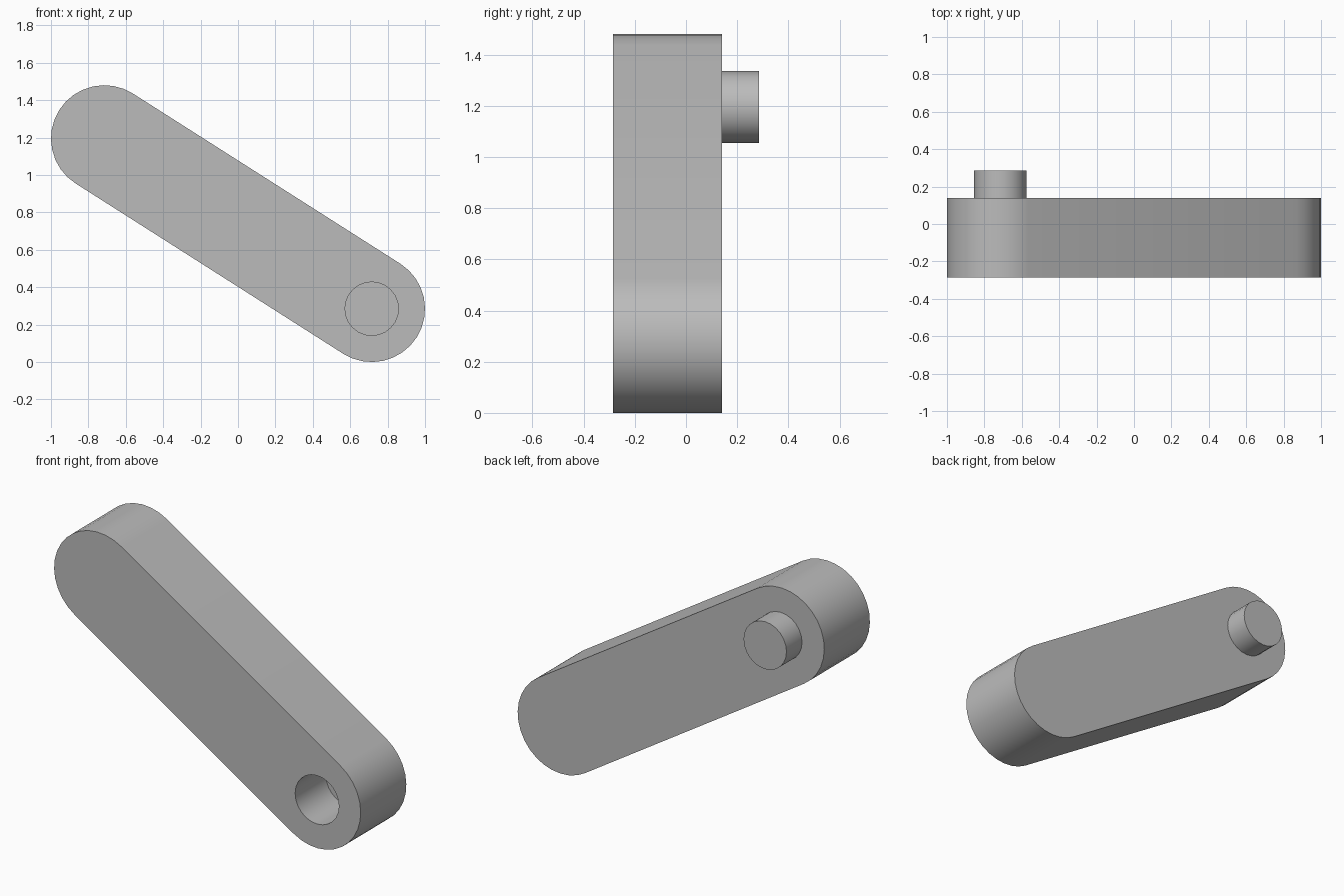
import bpy
import bmesh
from math import atan2, cos, sin, pi, radians
from mathutils import Matrix

cube = bpy.data.objects.get("Cube")
if cube:
    bpy.data.objects.remove(cube, do_unlink=True)

# Key dimensions
UPPER, LOWER = (-0.715, 1.195), (0.715, 0.285)   # x, z of the two pivots
END_R, PIN_R, HOLE_R = 0.285, 0.14, 0.143
FRONT, FLOOR, BACK, PIN_END = -0.285, 0.0, 0.14, 0.285

grey = bpy.data.materials.new("plain_grey")
grey.use_nodes = True
colour = (0.5, 0.5, 0.5, 1)
grey.diffuse_color = colour
grey.node_tree.nodes["Principled BSDF"].inputs["Base Color"].default_value = colour


def arc(centre, radius, start, sweep, count):
    """Points on an arc in the xz plane."""
    return [(centre[0] + radius * cos(start + sweep * i / count),
             centre[1] + radius * sin(start + sweep * i / count))
            for i in range(count + (sweep < 2 * pi))]


def extrude_profile(name, points, y0, y1):
    """Solid made by sweeping an xz profile from y0 to y1."""
    bm = bmesh.new()
    face = bm.faces.new([bm.verts.new((x, y0, z)) for x, z in points])
    swept = bmesh.ops.extrude_face_region(bm, geom=[face], use_keep_orig=True)
    moved = [v for v in swept["geom"] if isinstance(v, bmesh.types.BMVert)]
    bmesh.ops.translate(bm, verts=moved, vec=(0, y1 - y0, 0))
    bmesh.ops.recalc_face_normals(bm, faces=bm.faces)
    mesh = bpy.data.meshes.new(name)
    bm.to_mesh(mesh)
    bm.free()
    mesh.materials.append(grey)
    obj = bpy.data.objects.new(name, mesh)
    bpy.context.collection.objects.link(obj)
    return obj


def activate(obj):
    bpy.ops.object.select_all(action="DESELECT")
    obj.select_set(True)
    bpy.context.view_layer.objects.active = obj


# Slanted arm with rounded ends
slope = atan2(LOWER[1] - UPPER[1], LOWER[0] - UPPER[0])
outline = (arc(LOWER, END_R, slope - pi / 2, pi, 16)
           + arc(UPPER, END_R, slope + pi / 2, pi, 16))
arm = extrude_profile("arm", outline, FRONT, BACK)

# Blind socket in the front of the lower end
cutter = extrude_profile("socket_cutter", arc(LOWER, HOLE_R, 0, 2 * pi, 24),
                         FRONT - 0.1, FLOOR)
cutter.hide_render = True
cut = arm.modifiers.new("socket", "BOOLEAN")
cut.operation = "DIFFERENCE"
cut.solver = "EXACT"
cut.object = cutter
activate(arm)
bpy.ops.object.modifier_apply(modifier=cut.name)
bpy.data.objects.remove(cutter, do_unlink=True)

# Pin on the back of the upper end
pin = extrude_profile("pin", arc(UPPER, PIN_R, 0, 2 * pi, 24), BACK, PIN_END)

for part in (arm, pin):
    activate(part)
    bpy.ops.object.shade_smooth_by_angle(angle=radians(30))
